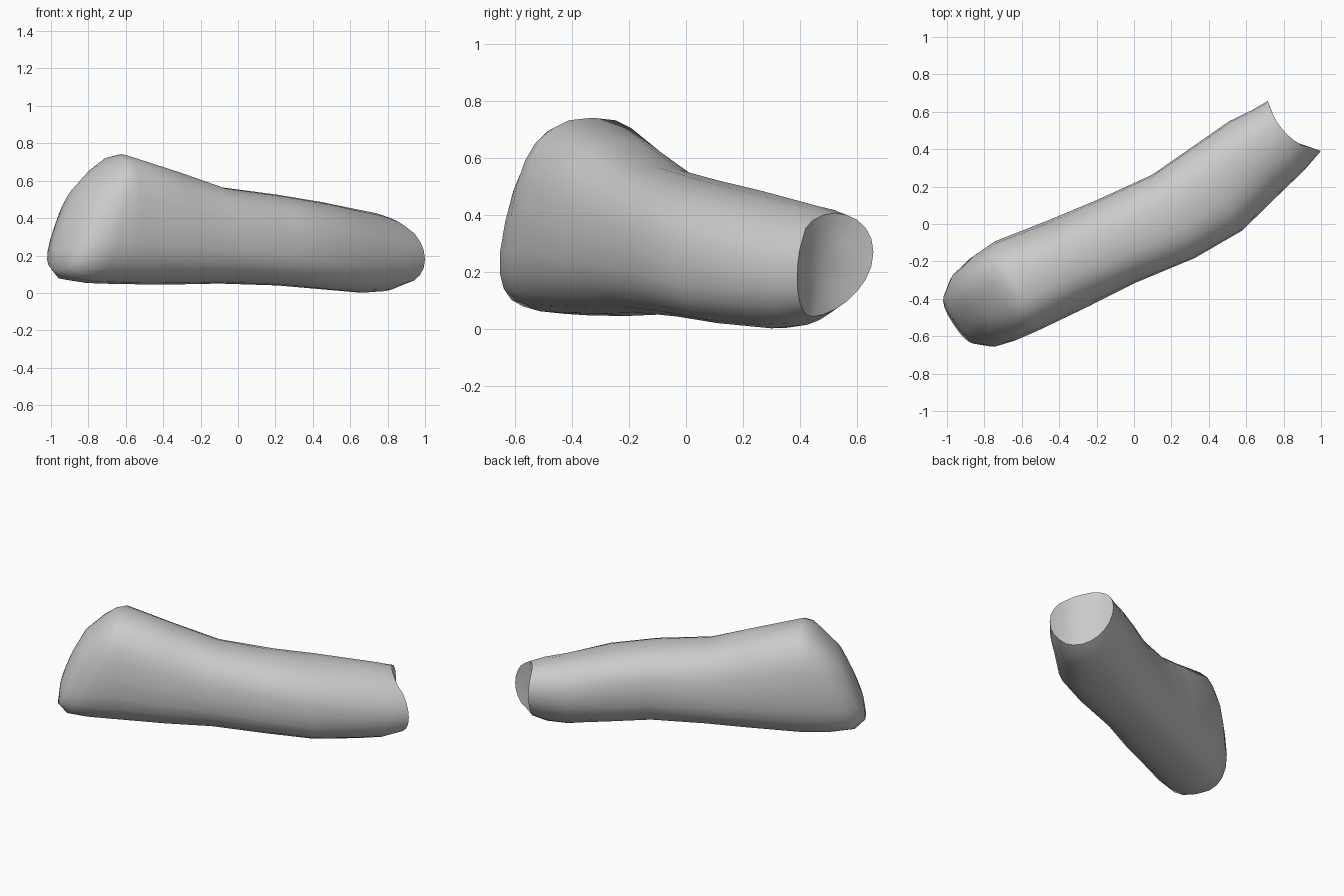
import bpy, bmesh
from math import sin, cos, pi, radians, copysign

if "Cube" in bpy.data.objects:
    bpy.data.objects.remove(bpy.data.objects["Cube"])

SIDES = 24
# cross-sections: x, y, heading, half width, z bottom, z top, slant, top taper, end dip, roll
AX, AY = 0.906, 0.423
heel = [  # distance along the heel axis, sideways shift, heading, half width, z bottom, z top, slant
    (-.352, -.03, 34, .085, .22, .46, .045), (-.318, -.028, 33, .165, .125, .59, .09),
    (-.235, -.02, 31, .225, .07, .685, .115), (-.14, -.01, 28, .252, .053, .73, .08),
    (-.02, 0, 25, .265, .047, .742, .01)]
sections = [(-.615 + s * AX - d * AY, -.325 + s * AY + d * AX, h, w, b, t, k, .04, 0, 0)
            for s, d, h, w, b, t, k in heel]
sections += [
    (-.35, -.21, 25, .254, .045, .655, 0, .08, 0, 0),
    (-.10, -.095, 25, .244, .05, .566, 0, .03, 0, 0),
    (.21, .04, 27, .25, .04, .525, 0, 0, 0, .01),
    (.44, .185, 32, .26, .02, .487, 0, 0, 0, .02),
    (.635, .35, 37, .235, .003, .447, 0, 0, .02, .03),
    (.745, .425, 41, .212, .014, .425, 0, 0, .04, .04),
    (.815, .482, 45, .195, .05, .4, 0, 0, .055, .045)]


def section_point(sec, t, scale=1.0, push=0.0):
    x, y, ang, w, zb, zt, slant, taper, dip, roll = sec
    c, s = cos(t), sin(t)
    p = .76 if x < -.5 else .82 if x < .6 else .95   # boxy heel, rounder tip
    a = copysign(abs(c) ** p, c) * scale
    b = copysign(abs(s) ** p, s) * scale
    along = slant * b + dip * a * a + push
    side = w * a * (1 - taper * b)
    h = radians(ang)
    return (x + along * cos(h) - side * sin(h),
            y + along * sin(h) + side * cos(h),
            (zb + zt) / 2 + (zt - zb) / 2 * b + roll * a)


bm = bmesh.new()


def ring(sec, scale=1.0, push=0.0):
    return [bm.verts.new(section_point(sec, 2 * pi * i / SIDES, scale, push))
            for i in range(SIDES)]


def close(r, co):
    pole = bm.verts.new(co)
    for i in range(SIDES):
        bm.faces.new((r[i], r[(i + 1) % SIDES], pole))


# body skin, then the inset hollow at the cut end
rings = [ring(s) for s in sections]
rings.append(ring(sections[-1], .6, -.005))
for r0, r1 in zip(rings, rings[1:]):
    for i in range(SIDES):
        j = (i + 1) % SIDES
        bm.faces.new((r0[i], r0[j], r1[j], r1[i]))
close(rings[0], section_point(sections[0], 0, 0, -.012))
close(rings[-1], section_point(sections[-1], 0, 0, -.008))

# small pinched lip at the right corner of the cut end
for v in rings[-2]:
    if v.co.x > .93:
        v.co.x += .008
        v.co.y += .008

bmesh.ops.recalc_face_normals(bm, faces=bm.faces)
mesh = bpy.data.meshes.new("rounded_limb")
bm.to_mesh(mesh)
bm.free()
limb = bpy.data.objects.new("rounded_limb", mesh)
bpy.context.collection.objects.link(limb)
bpy.context.view_layer.objects.active = limb
limb.select_set(True)
bpy.ops.object.shade_smooth_by_angle(angle=radians(60))
